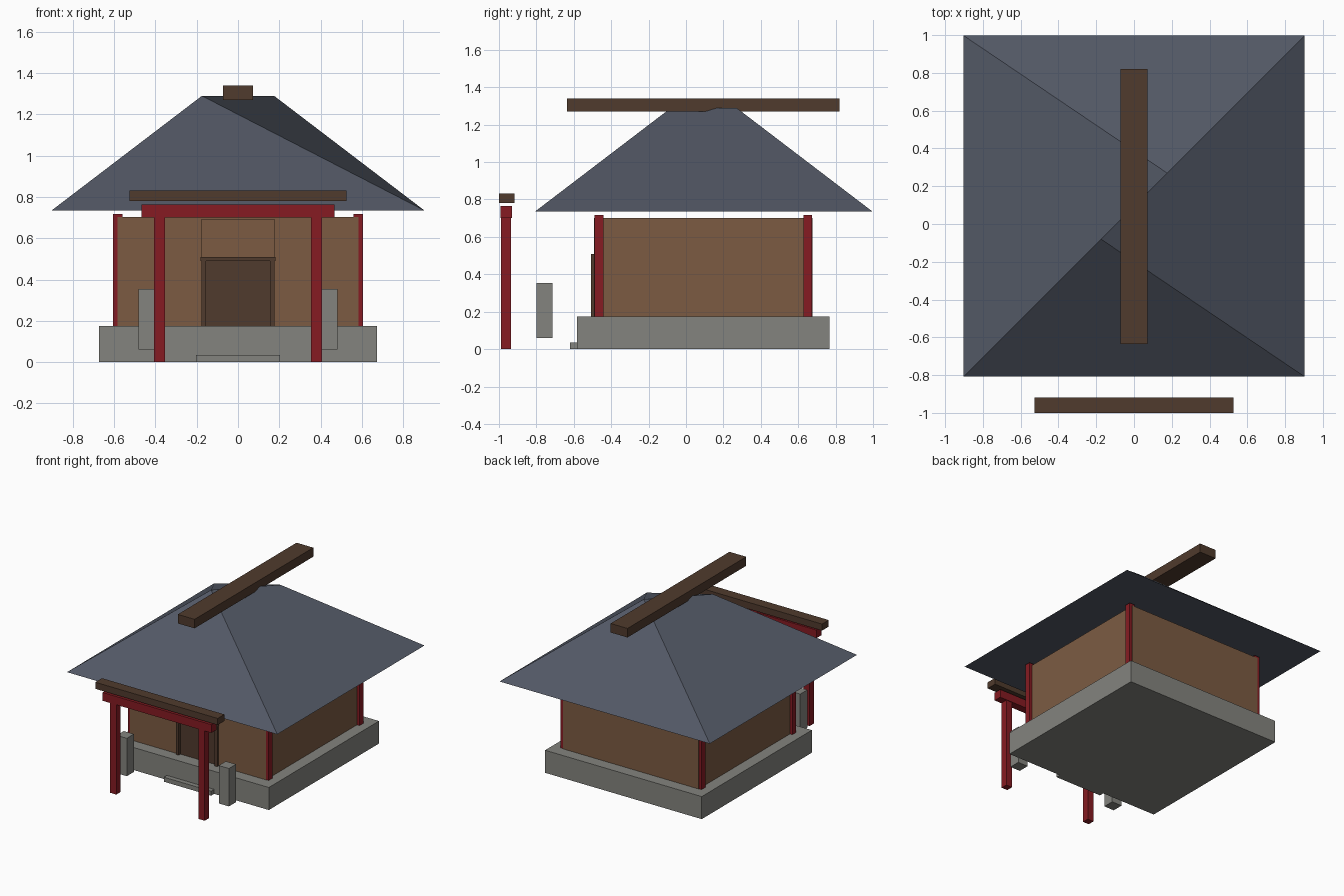
import bpy, bmesh

if "Cube" in bpy.data.objects:
    bpy.data.objects.remove(bpy.data.objects["Cube"])

CY = 0.0925  # centre line of the hall in y


def material(name, rgb):
    m = bpy.data.materials.new(name)
    m.diffuse_color = (*rgb, 1)
    m.use_nodes = True
    m.node_tree.nodes["Principled BSDF"].inputs["Base Color"].default_value = m.diffuse_color
    return m


STONE = material("stone", (0.23, 0.23, 0.21))
WALL = material("wall_wood", (0.20, 0.105, 0.055))
DARK = material("dark_wood", (0.08, 0.043, 0.026))
RED = material("red_paint", (0.24, 0.011, 0.016))
SLATE = material("slate", (0.085, 0.098, 0.13))


def mesh_object(name, verts, faces, mat):
    me = bpy.data.meshes.new(name)
    me.from_pydata(verts, [], faces)
    me.materials.append(mat)
    ob = bpy.data.objects.new(name, me)
    bpy.context.collection.objects.link(ob)
    return ob


def box(name, x, y, z, mat):
    bm = bmesh.new()
    bmesh.ops.create_cube(bm, size=1)
    for v in bm.verts:
        v.co = [r[0] if c < 0 else r[1] for c, r in zip(v.co, (x, y, z))]
    me = bpy.data.meshes.new(name)
    bm.to_mesh(me)
    bm.free()
    me.materials.append(mat)
    ob = bpy.data.objects.new(name, me)
    bpy.context.collection.objects.link(ob)
    return ob


def pair(name, x, y, z, mat):
    box(name + "_right", x, y, z, mat)
    box(name + "_left", (-x[1], -x[0]), y, z, mat)


# Stone base and front step
box("base", (-0.673, 0.673), (-0.583, 0.768), (0, 0.175), STONE)
box("step", (-0.203, 0.203), (-0.62, -0.583), (0, 0.035), STONE)

# Walls, with a door recess in the front
hall = box("hall_walls", (-0.583, 0.583), (-0.491, 0.677), (0.175, 0.702), WALL)
cutter = box("door_recess_cutter", (-0.178, 0.178), (-0.6, -0.44), (0.1, 0.69), WALL)
cutter.hide_render = True
cutter.hide_viewport = True
cut = hall.modifiers.new("door_recess", "BOOLEAN")
cut.operation = "DIFFERENCE"
cut.solver = "EXACT"
cut.object = cutter

# Door and its frame
box("door", (-0.155, 0.155), (-0.485, -0.45), (0.175, 0.49), DARK)
pair("door_jamb", (0.155, 0.178), (-0.508, -0.45), (0.175, 0.49), DARK)
box("door_lintel", (-0.182, 0.182), (-0.508, -0.45), (0.49, 0.508), DARK)

# Corner columns
for tag, y in (("front", -0.465), ("back", 0.65)):
    pair("column_" + tag, (0.56, 0.605), (y - 0.023, y + 0.023), (0.175, 0.718), RED)

# Roof: square eaves rising to a short diagonal ridge
E, Z0, Z1, R = 0.903, 0.735, 1.29, 0.175
ry = 0.095
mesh_object("roof", [
    (-E, ry - E, Z0), (E, ry - E, Z0), (E, ry + E, Z0), (-E, ry + E, Z0),
    (-R, ry - R, Z1), (R, ry + R, Z1)],
    [(0, 1, 4), (1, 2, 5, 4), (2, 3, 5), (3, 0, 4, 5), (3, 2, 1, 0)], SLATE)
box("ridge_beam", (-0.072, 0.072), (-0.636, 0.821), (1.27, 1.34), DARK)

# Gate in front of the hall
pair("gate_post", (0.354, 0.406), (-0.988, -0.936), (0, 0.70), RED)
box("gate_beam", (-0.467, 0.467), (-0.993, -0.931), (0.70, 0.764), RED)
box("gate_cap", (-0.526, 0.526), (-1.0, -0.918), (0.78, 0.831), DARK)

# Stone lanterns beside the gate
pair("lantern", (0.395, 0.482), (-0.80, -0.713), (0.06, 0.354), STONE)
